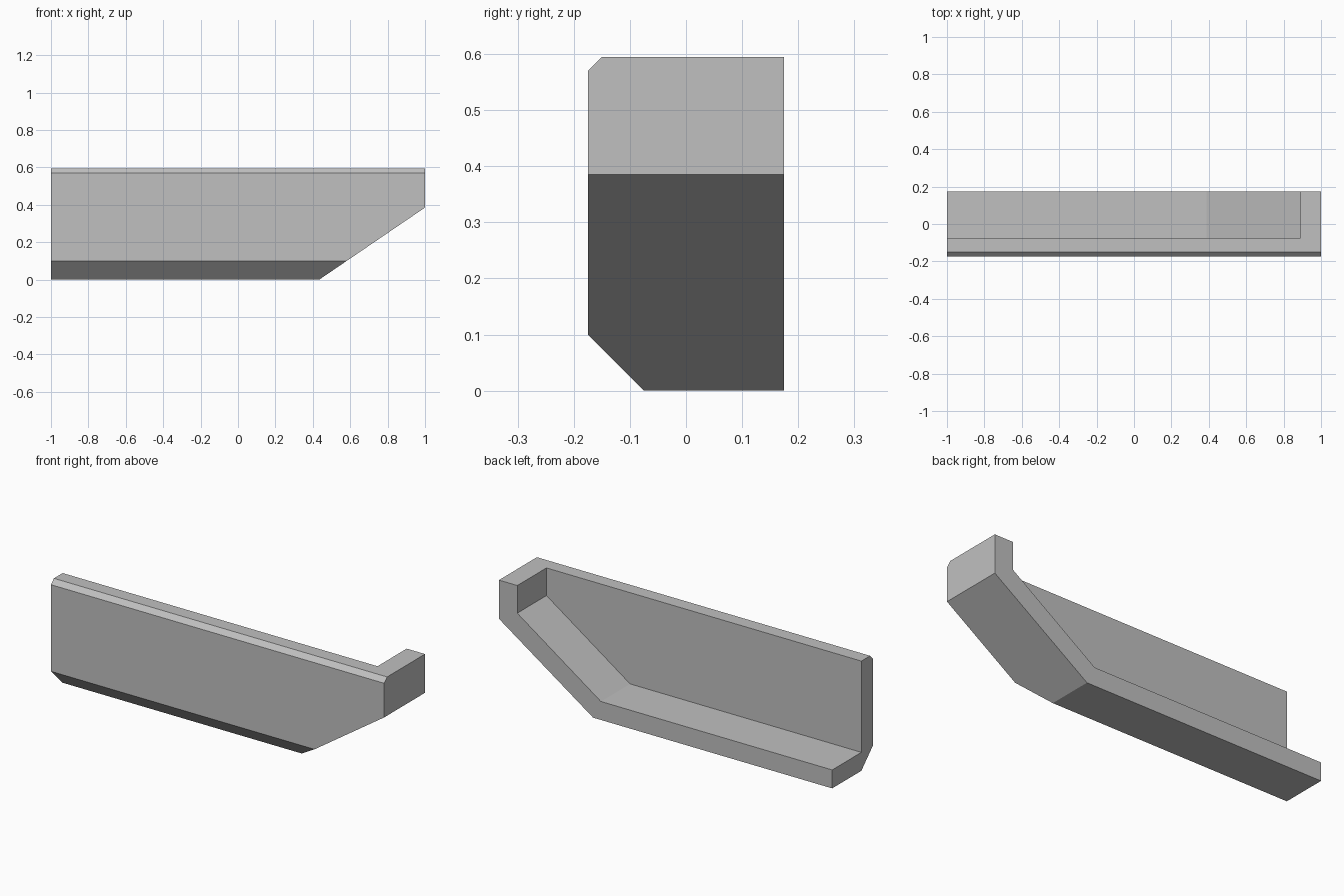
import bpy
import bmesh
from mathutils import Vector

cube = bpy.data.objects.get("Cube")
if cube:
    bpy.data.objects.remove(cube, do_unlink=True)

grey = bpy.data.materials.new("light grey")
grey.use_nodes = True
colour = (0.53, 0.53, 0.53, 1)
grey.diffuse_color = colour
grey.node_tree.nodes["Principled BSDF"].inputs["Base Color"].default_value = colour


def prism(name, points, offset, cut=None):
    """Extrude a closed profile along offset, optionally trimmed by a plane."""
    bm = bmesh.new()
    face = bm.faces.new([bm.verts.new(p) for p in points])
    ext = bmesh.ops.extrude_face_region(bm, geom=[face], use_keep_orig=True)
    moved = [v for v in ext["geom"] if isinstance(v, bmesh.types.BMVert)]
    bmesh.ops.translate(bm, verts=moved, vec=offset)
    if cut:
        res = bmesh.ops.bisect_plane(bm, geom=bm.verts[:] + bm.edges[:] + bm.faces[:],
                                     plane_co=cut[0], plane_no=cut[1], clear_outer=True)
        edges = [e for e in res["geom_cut"] if isinstance(e, bmesh.types.BMEdge)]
        bmesh.ops.contextual_create(bm, geom=edges)
    bmesh.ops.recalc_face_normals(bm, faces=bm.faces[:])
    mesh = bpy.data.meshes.new(name)
    bm.to_mesh(mesh)
    bm.free()
    mesh.materials.append(grey)
    obj = bpy.data.objects.new(name, mesh)
    bpy.context.collection.objects.link(obj)
    return obj


# Solid body: chamfered side profile run along x, with a sloped end
side = [(-0.075, 0), (0.175, 0), (0.175, 0.595), (-0.15, 0.595),
        (-0.175, 0.57), (-0.175, 0.1)]
slope_start = Vector((0.435, 0, 0))
slope_normal = Vector((0.385, 0, -0.565))
shell = prism("trough_shell", [(-1, y, z) for y, z in side], (2, 0, 0),
              (slope_start, slope_normal))

# Recess: open at the top, back and -x end
recess = [(-1.2, 0.1), (0.388, 0.1), (0.89, 0.445), (0.89, 0.8), (-1.2, 0.8)]
cutter = prism("recess_cutter", [(x, -0.075, z) for x, z in recess], (0, 0.5, 0))
cutter.hide_render = True

mod = shell.modifiers.new("recess", "BOOLEAN")
mod.operation = "DIFFERENCE"
mod.solver = "EXACT"
mod.object = cutter

# Apply the cut and discard the cutter
bpy.context.view_layer.objects.active = shell
bpy.ops.object.modifier_apply(modifier=mod.name)
bpy.data.objects.remove(cutter, do_unlink=True)
